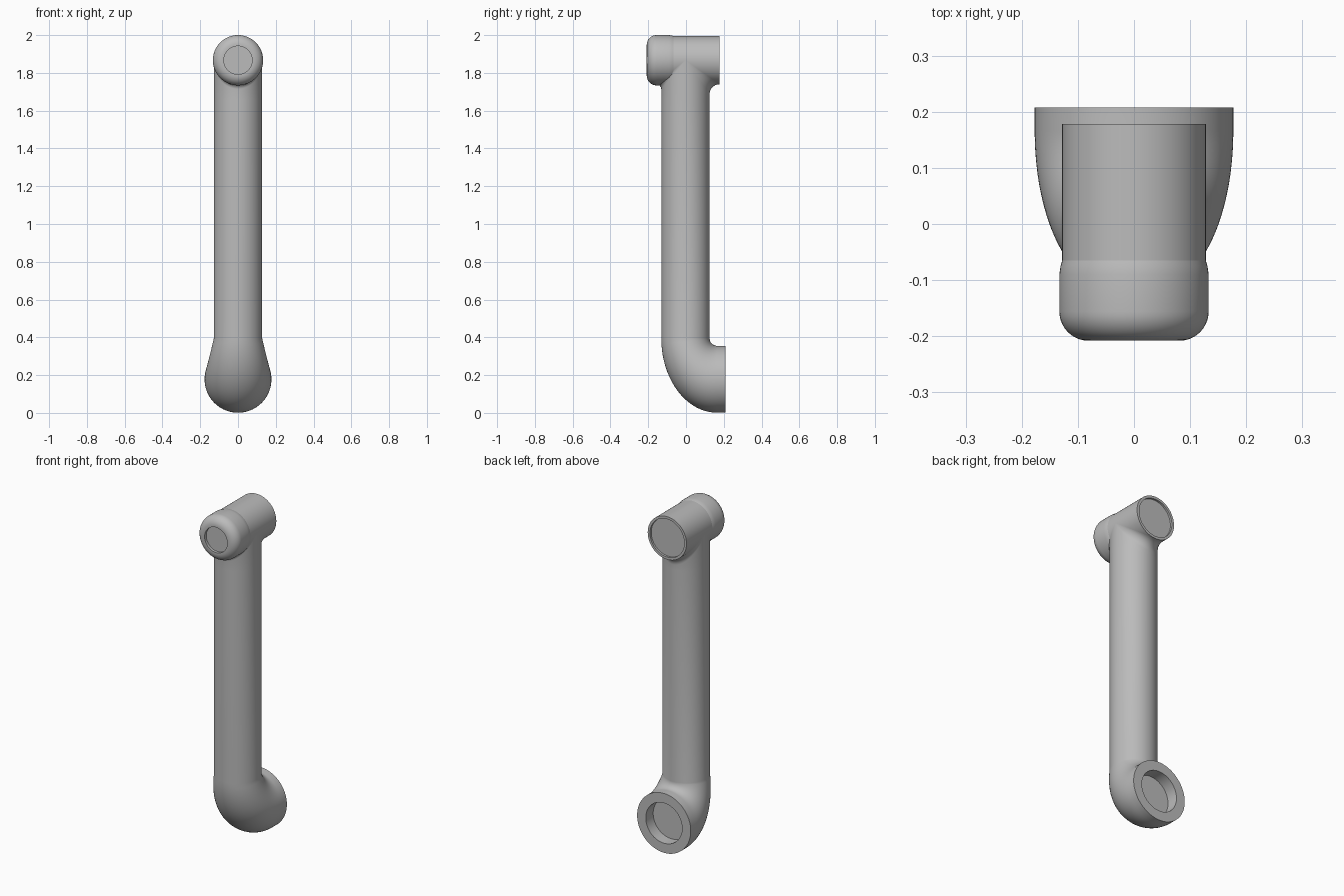
import bpy, bmesh
from math import sin, cos, pi, radians

if "Cube" in bpy.data.objects:
    bpy.data.objects.remove(bpy.data.objects["Cube"])

# Single grey finish
grey = bpy.data.materials.new("plain_grey")
grey.use_nodes = True
COLOUR = (0.5, 0.5, 0.5, 1)
grey.diffuse_color = COLOUR
grey.node_tree.nodes["Principled BSDF"].inputs["Base Color"].default_value = COLOUR

SEG = 96
ANGLES = [2 * pi * i / SEG for i in range(SEG)]


def loft(name, rings, cap_first=True, cap_last=True):
    """Skin a list of equal-length point rings into one smooth object."""
    bm = bmesh.new()
    rows = [[bm.verts.new(p) for p in ring] for ring in rings]
    for a, b in zip(rows, rows[1:]):
        for i in range(SEG):
            j = (i + 1) % SEG
            bm.faces.new((a[i], a[j], b[j], b[i]))
    if cap_first:
        bm.faces.new(rows[0])
    if cap_last:
        bm.faces.new(rows[-1])
    bmesh.ops.recalc_face_normals(bm, faces=bm.faces)
    mesh = bpy.data.meshes.new(name)
    bm.to_mesh(mesh)
    bm.free()
    mesh.materials.append(grey)
    obj = bpy.data.objects.new(name, mesh)
    bpy.context.collection.objects.link(obj)
    bpy.ops.object.select_all(action='DESELECT')
    obj.select_set(True)
    bpy.context.view_layer.objects.active = obj
    bpy.ops.object.shade_smooth_by_angle(angle=radians(35))
    return obj


def disc_ring(y, r, z):
    """Circle around an axis that runs front to back."""
    return [(r * sin(a), y, z + r * cos(a)) for a in ANGLES]


TUBE_R, TUBE_Y = 0.128, -0.003
JOINT_Z, CAP_R = 1.867, 0.133
END_Y, SOCKET_Z, FLANGE_R = 0.208, 0.178, 0.177

# Lower socket: recess floor, recess wall and flange face
rings = [disc_ring(END_Y - 0.07, 0.12, SOCKET_Z),
         disc_ring(END_Y, 0.12, SOCKET_Z),
         disc_ring(END_Y, FLANGE_R, SOCKET_Z)]

# Elbow: sections sweep around a pivot, narrowing from flange to tube
PIVOT_Y, PIVOT_Z = 0.165, 0.395
STEPS = 20
for k in range(STEPS, -1, -1):
    t = k / STEPS * pi / 2
    inner_y, inner_z = PIVOT_Y - 0.04 * cos(t), PIVOT_Z - 0.04 * sin(t)
    outer_y, outer_z = PIVOT_Y - 0.296 * cos(t), PIVOT_Z - 0.394 * sin(t)
    half_w = TUBE_R + (FLANGE_R - TUBE_R) * sin(t)
    rings.append([(half_w * sin(a),
                   (inner_y + outer_y) / 2 + cos(a) * (inner_y - outer_y) / 2,
                   (inner_z + outer_z) / 2 + cos(a) * (inner_z - outer_z) / 2)
                  for a in ANGLES])

# Straight tube, then a saddle fillet blending into the upper joint
rings.append([(TUBE_R * sin(a), TUBE_Y + TUBE_R * cos(a), 1.66) for a in ANGLES])
for k in range(9):
    phi = k / 8 * pi / 2
    ring = []
    for a in ANGLES:
        c = cos(a)
        f = 0.05 if c > 0 else 0.025
        ring.append((TUBE_R * sin(a),
                     TUBE_Y + c * (TUBE_R + f * (1 - cos(phi))),
                     JOINT_Z - abs(c) * (TUBE_R + f * (1 - sin(phi)))))
    rings.append(ring)
loft("arm_tube_and_elbow", rings, cap_last=False)

# Upper joint housing with a shallow recess in its back end
profile = [(-0.1, 0.1), (-0.1, TUBE_R), (0.178, TUBE_R), (0.178, 0.113), (0.166, 0.113)]
loft("upper_joint_housing", [disc_ring(y, r, JOINT_Z) for y, r in profile])

# Rounded front cap with a small round recess
ROUND = 0.052
profile = [(-0.192, 0.07), (-0.192, 0.075), (-END_Y, 0.075)]
for k in range(11):
    t = k / 10 * pi / 2
    profile.append((-END_Y + ROUND * (1 - cos(t)), CAP_R - ROUND * (1 - sin(t))))
profile += [(-0.09, CAP_R), (-0.075, 0.131), (-0.062, 0.127)]
loft("front_cap", [disc_ring(y, r, JOINT_Z) for y, r in profile])
